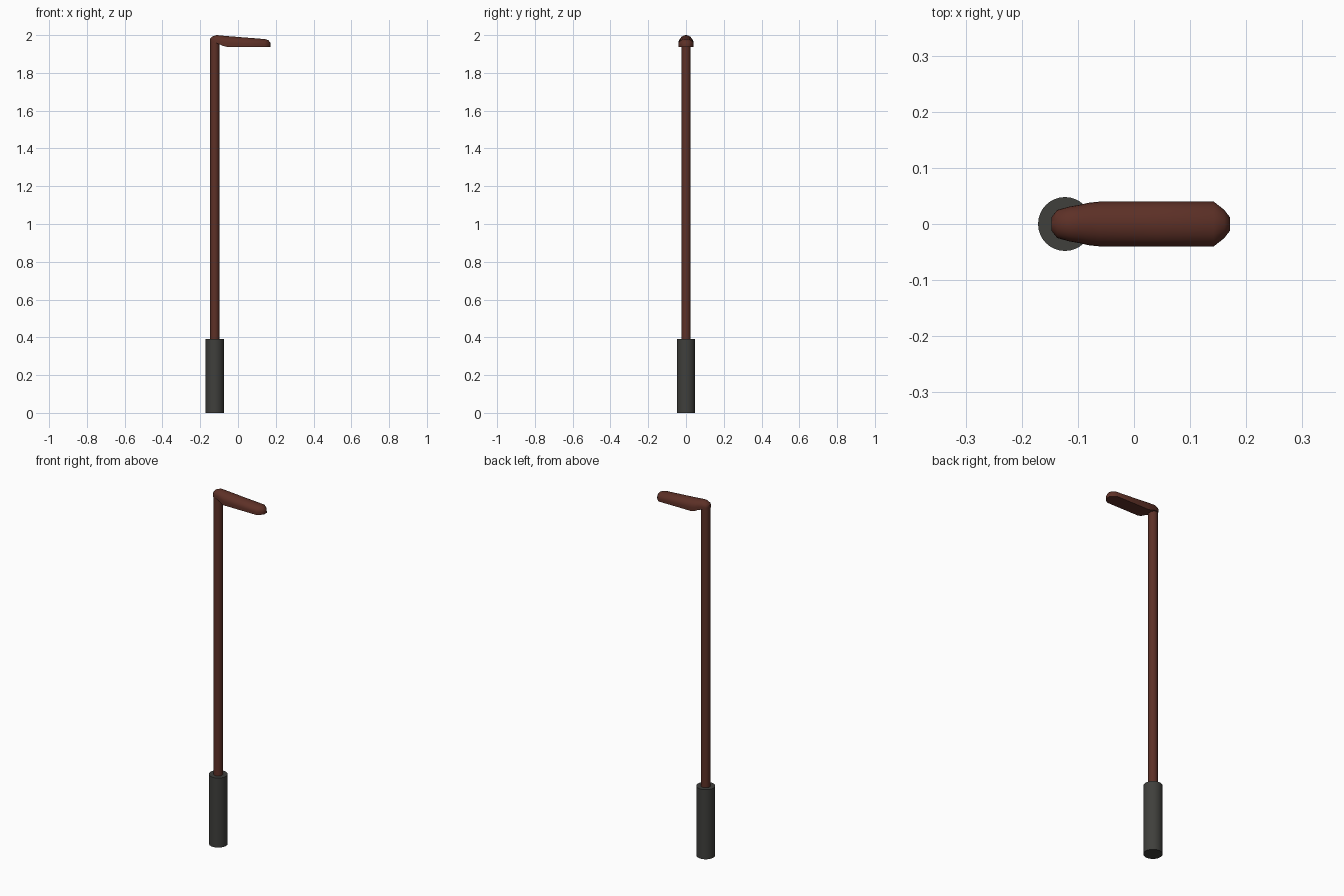
import bpy, bmesh
from math import sin, cos, pi, radians

if "Cube" in bpy.data.objects:
    bpy.data.objects.remove(bpy.data.objects["Cube"])

PX = -0.123  # pole axis


def material(name, rgb):
    m = bpy.data.materials.new(name)
    m.diffuse_color = (*rgb, 1)
    m.use_nodes = True
    m.node_tree.nodes["Principled BSDF"].inputs["Base Color"].default_value = m.diffuse_color
    return m


brown = material("brown_paint", (0.11, 0.03, 0.02))
dark = material("dark_grey", (0.05, 0.05, 0.045))


def finish(ob, name, mat):
    ob.name = name
    ob.data.materials.append(mat)
    bpy.ops.object.select_all(action='DESELECT')
    bpy.context.view_layer.objects.active = ob
    ob.select_set(True)
    bpy.ops.object.shade_smooth_by_angle(angle=radians(40))


def cylinder(name, r, z0, z1, sides, mat):
    bpy.ops.mesh.primitive_cylinder_add(vertices=sides, radius=r, depth=z1 - z0,
                                        location=(PX, 0, (z0 + z1) / 2))
    finish(bpy.context.object, name, mat)


# Base sleeve and pole
cylinder("base_sleeve", 0.048, 0, 0.392, 32, dark)
cylinder("pole", 0.024, 0.38, 1.968, 24, brown)

# Lamp head: flat-bottomed dome sections along x (x, half width, bottom z, top z)
sections = [
    (-0.147, 0.012, 1.962, 1.981),
    (-0.137, 0.025, 1.959, 1.992),
    (-0.115, 0.031, 1.957, 2.000),
    (-0.098, 0.034, 1.952, 1.999),
    (-0.080, 0.038, 1.943, 1.997),
    (-0.060, 0.040, 1.938, 1.995),
    (0.040, 0.040, 1.938, 1.987),
    (0.142, 0.040, 1.938, 1.979),
    (0.161, 0.025, 1.938, 1.973),
    (0.171, 0.012, 1.938, 1.960),
]
N = 12
bm = bmesh.new()
rings = []
for x, w, zb, zt in sections:
    h = zt - zb
    ring = [bm.verts.new((x, w, zb))]
    for i in range(N + 1):
        a = pi * i / N
        ring.append(bm.verts.new((x, w * cos(a), zb + h * (0.35 + 0.65 * sin(a)))))
    ring.append(bm.verts.new((x, -w, zb)))
    rings.append(ring)
for a, b in zip(rings, rings[1:]):
    for i in range(len(a)):
        j = (i + 1) % len(a)
        bm.faces.new((a[i], a[j], b[j], b[i]))
bm.faces.new(rings[0])
bm.faces.new(rings[-1])
bmesh.ops.recalc_face_normals(bm, faces=bm.faces)
me = bpy.data.meshes.new("lamp_head")
bm.to_mesh(me)
bm.free()
head = bpy.data.objects.new("lamp_head", me)
bpy.context.collection.objects.link(head)
finish(head, "lamp_head", brown)
